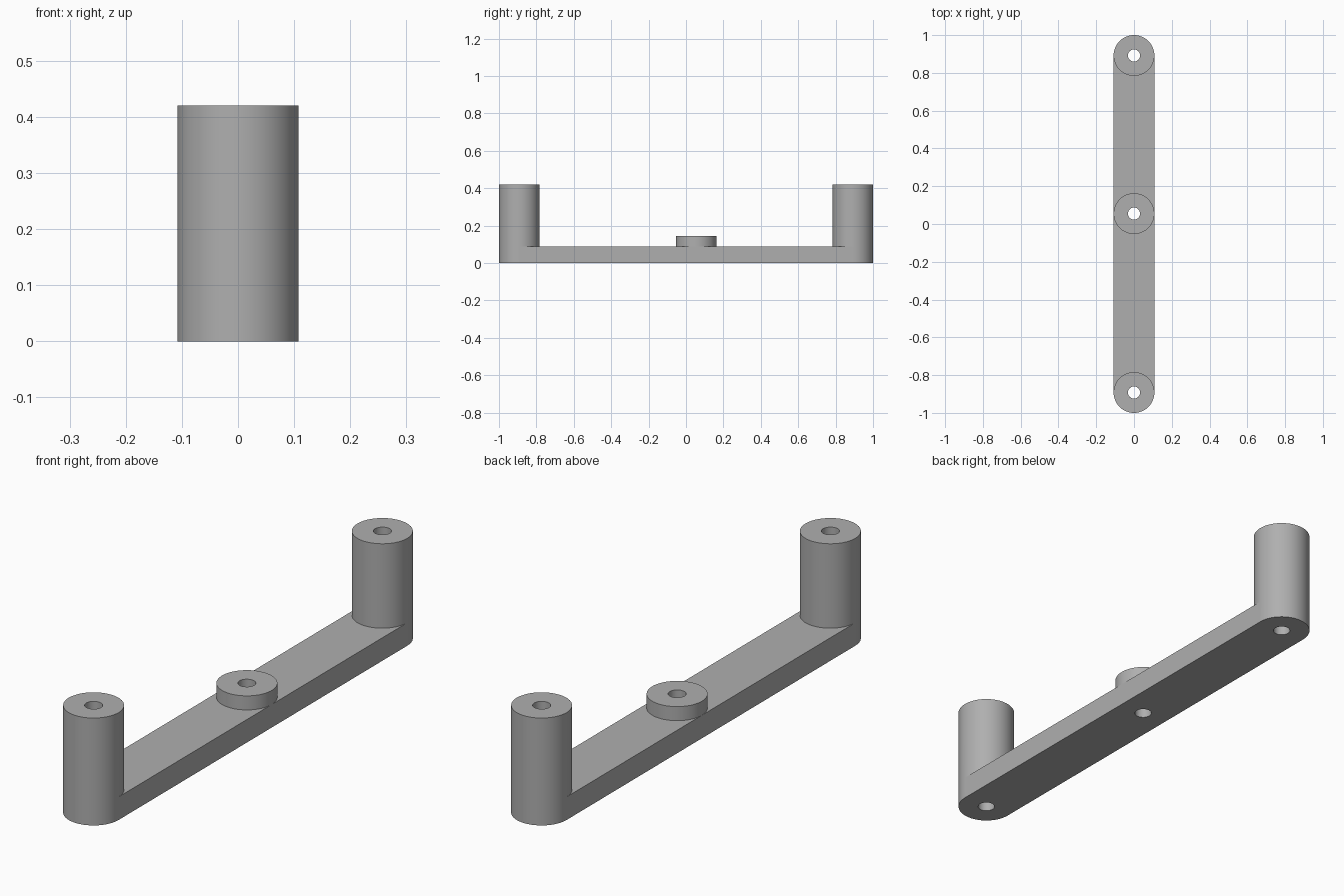
import bpy, bmesh
from math import sin, cos, pi

if "Cube" in bpy.data.objects:
    bpy.data.objects.remove(bpy.data.objects["Cube"])

R, HOLE = 0.108, 0.032        # boss radius (also half the bar width), bore radius
BAR, POST, BOSS = 0.09, 0.42, 0.145   # heights
Y_END, Y_MID = 0.892, 0.055
N = 64

grey = bpy.data.materials.new("plain_grey")
grey.diffuse_color = (0.43, 0.43, 0.43, 1)
grey.use_nodes = True
grey.node_tree.nodes["Principled BSDF"].inputs["Base Color"].default_value = grey.diffuse_color


def finish(name, bm):
    bmesh.ops.remove_doubles(bm, verts=bm.verts, dist=1e-5)
    me = bpy.data.meshes.new(name)
    bm.to_mesh(me)
    bm.free()
    me.materials.append(grey)
    ob = bpy.data.objects.new(name, me)
    bpy.context.collection.objects.link(ob)
    bpy.context.view_layer.objects.active = ob
    ob.select_set(True)
    bpy.ops.object.shade_smooth_by_angle(angle=0.6)
    ob.select_set(False)


def face(bm, points):
    bm.faces.new([bm.verts.new(p) for p in points])


def tube(name, y, height, outward):
    """Bored cylinder; below the bar top only its outward half wall is exposed."""
    bm = bmesh.new()

    def p(r, i, z):
        a = 2 * pi * i / N
        return (r * cos(a), y + r * sin(a), z)

    for i in range(N):
        j = i + 1
        face(bm, [p(R, i, BAR), p(R, j, BAR), p(R, j, height), p(R, i, height)])
        if sin(2 * pi * (i + 0.5) / N) * outward > 0:
            face(bm, [p(R, i, 0), p(R, j, 0), p(R, j, BAR), p(R, i, BAR)])
        face(bm, [p(HOLE, j, 0), p(HOLE, i, 0), p(HOLE, i, height), p(HOLE, j, height)])
        face(bm, [p(HOLE, i, height), p(R, i, height), p(R, j, height), p(HOLE, j, height)])
        face(bm, [p(HOLE, j, 0), p(R, j, 0), p(R, i, 0), p(HOLE, i, 0)])
    finish(name, bm)


def web(name, y0, y1):
    """Flat bar length fitted between two round bosses."""
    bm = bmesh.new()
    arc = [(R * cos(2 * pi * i / N), R * sin(2 * pi * i / N)) for i in range(N // 2 + 1)]
    # strips across the bar, from one boss's arc to the next
    for (xa, da), (xb, db) in zip(arc, arc[1:]):
        face(bm, [(xb, y0 + db, BAR), (xa, y0 + da, BAR), (xa, y1 - da, BAR), (xb, y1 - db, BAR)])
        face(bm, [(xa, y0 + da, 0), (xb, y0 + db, 0), (xb, y1 - db, 0), (xa, y1 - da, 0)])
    # straight sides
    face(bm, [(R, y0, 0), (R, y1, 0), (R, y1, BAR), (R, y0, BAR)])
    face(bm, [(-R, y1, 0), (-R, y0, 0), (-R, y0, BAR), (-R, y1, BAR)])
    finish(name, bm)


tube("front_post", -Y_END, POST, -1)
tube("back_post", Y_END, POST, 1)
tube("centre_boss", Y_MID, BOSS, 0)
web("front_bar", -Y_END, Y_MID)
web("back_bar", Y_MID, Y_END)
